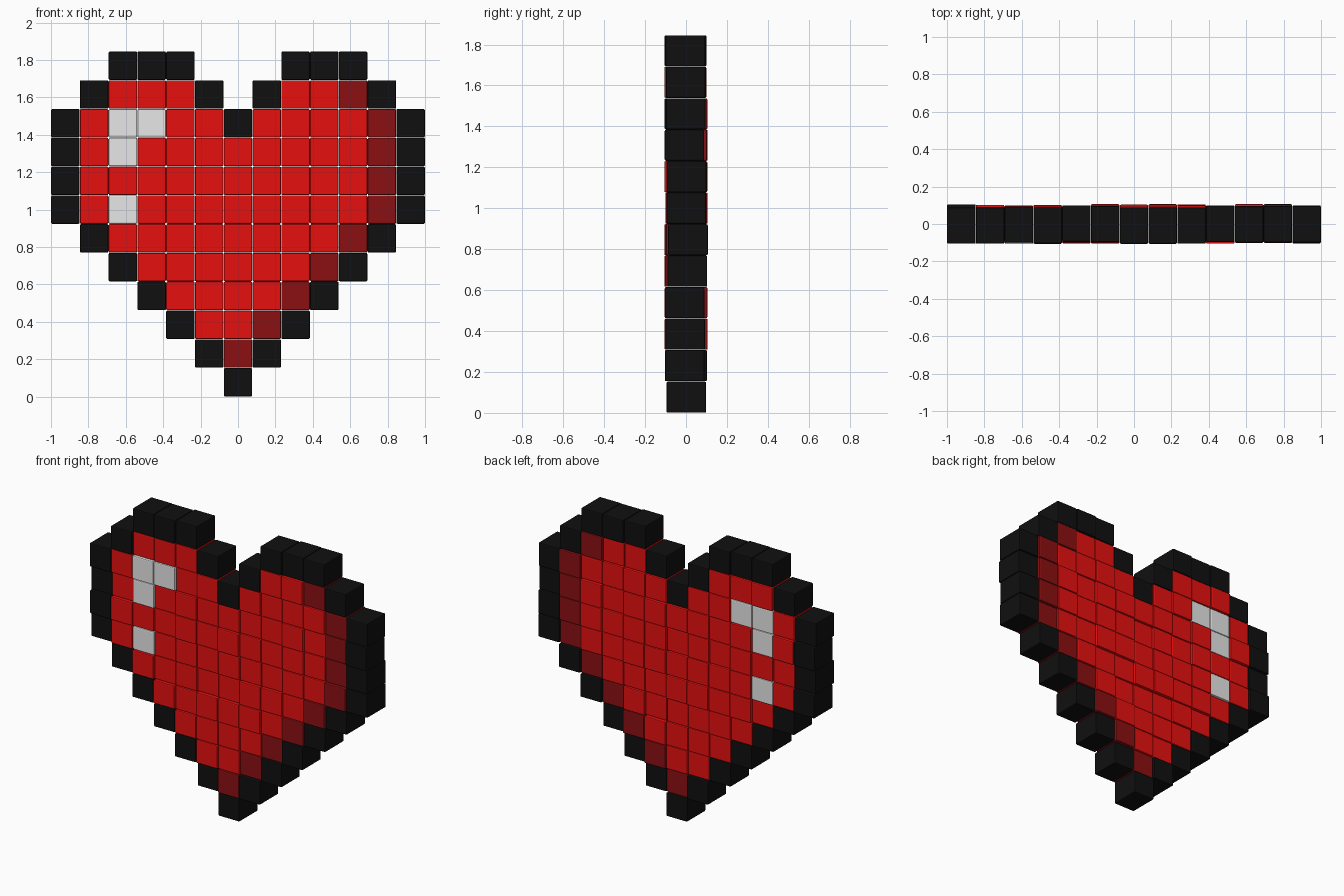
import bpy
import bmesh
import random
from mathutils import Matrix, Vector

cube = bpy.data.objects.get("Cube")
if cube:
    bpy.data.objects.remove(cube, do_unlink=True)

random.seed(7)

# Heart pattern, top row first: K outline, R body, D shaded rim, W highlight
PATTERN = [
    "..KKK...KKK..",
    ".KRRRK.KRRDK.",
    "KRWWRRKRRRRDK",
    "KRWRRRRRRRRDK",
    "KRRRRRRRRRRDK",
    "KRWRRRRRRRRDK",
    ".KRRRRRRRRDK.",
    "..KRRRRRRDK..",
    "...KRRRRDK...",
    "....KRRDK....",
    ".....KDK.....",
    "......K......",
]
PITCH = 2 / len(PATTERN[0])
BLOCK = Vector((PITCH - 0.002, 0.193, PITCH - 0.002))
JITTER = 0.01


def make_material(name, colour):
    mat = bpy.data.materials.new(name)
    mat.use_nodes = True
    rgba = (*colour, 1)
    mat.diffuse_color = rgba
    shader = mat.node_tree.nodes["Principled BSDF"]
    shader.inputs["Base Color"].default_value = rgba
    shader.inputs["Roughness"].default_value = 0.6
    return mat


def build_blocks(name, key, mat):
    """One object holding every block of the pattern marked with key."""
    bm = bmesh.new()
    for row, line in enumerate(PATTERN):
        for col, mark in enumerate(line):
            if mark != key:
                continue
            x = (col + 0.5) * PITCH - 1
            z = (len(PATTERN) - row - 0.5) * PITCH
            y = random.uniform(-JITTER, JITTER)
            place = Matrix.Translation((x, y, z)) @ Matrix.Diagonal((*BLOCK, 1))
            bmesh.ops.create_cube(bm, size=1, matrix=place)
    mesh = bpy.data.meshes.new(name)
    bm.to_mesh(mesh)
    bm.free()
    mesh.materials.append(mat)
    obj = bpy.data.objects.new(name, mesh)
    bpy.context.collection.objects.link(obj)
    # Softened block edges
    bevel = obj.modifiers.new("soft_edges", "BEVEL")
    bevel.width = 0.006
    bevel.segments = 2
    return obj


build_blocks("outline_blocks", "K", make_material("black", (0.005, 0.005, 0.005)))
build_blocks("body_blocks", "R", make_material("red", (0.8, 0.005, 0.005)))
build_blocks("shaded_rim_blocks", "D", make_material("dark red", (0.26, 0.005, 0.006)))
build_blocks("highlight_blocks", "W", make_material("white", (0.8, 0.8, 0.8)))
